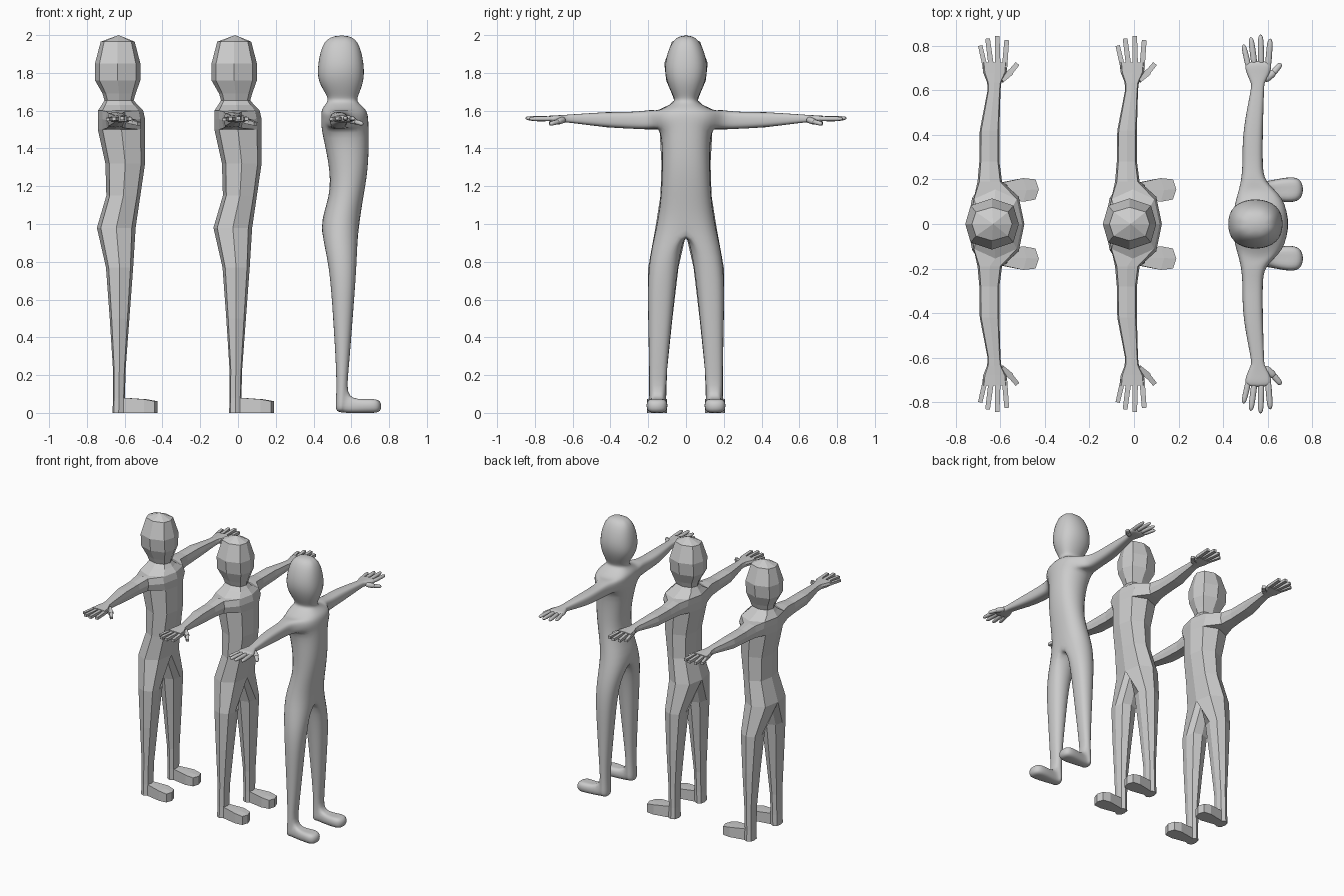
import bpy, bmesh, math
from mathutils import Vector

if "Cube" in bpy.data.objects:
    bpy.data.objects.remove(bpy.data.objects["Cube"])

SX = [1, .8, 0, -.8, -1, -.8, 0, .8]
SY = [0, .72, 1, .72, 0, -.72, -1, -.72]


def bridge(bm, a, b, closed=True, skip=()):
    n = len(a)
    for i in range(n if closed else n - 1):
        if i not in skip:
            j = (i + 1) % n
            bm.faces.new((a[i], a[j], b[j], b[i]))


def build_half(bm):
    V = lambda x, y, z: bm.verts.new((x, y, z))

    # head and torso half rings: z, front x, back x, half width
    body = [(1.965, .07, -.11, .075), (1.85, .10, -.14, .115), (1.76, .10, -.14, .105),
            (1.69, .075, -.10, .075), (1.655, .065, -.09, .062), (1.63, .085, -.105, .09),
            (1.60, .115, -.125, .155), (1.555, .125, -.125, .17), (1.50, .125, -.125, .14),
            (1.32, .125, -.085, .13), (1.15, .10, -.08, .135), (.98, .075, -.13, .162)]
    rings = [[V((f + b) / 2 + (f - b) / 2 * SX[i], w * SY[i], z) for i in range(5)]
             for z, f, b, w in body]
    for k in range(len(rings) - 1):
        bridge(bm, rings[k], rings[k + 1], False, (1, 2) if k in (6, 7) else ())
    apex = V(-.015, 0, 2.0)
    for i in range(4):
        bm.faces.new((apex, rings[0][i], rings[0][i + 1]))

    # leg from the hip ring and the crotch seam
    ring = rings[-1] + [V(-.075, 0, .955), V(-.02, 0, .945), V(.035, 0, .955)]
    legs = [(.77, .062, -.082, .04, .20), (.5, .042, -.062, .072, .2),
            (.23, .022, -.045, .10, .195), (.08, .018, -.045, .105, .195), (0, .018, -.047, .105, .198)]
    last = None
    for z, f, b, y0, y1 in legs:
        new = [V((f + b) / 2 + (f - b) / 2 * SX[i], (y0 + y1) / 2 + (y1 - y0) / 2 * SY[i], z)
               for i in range(8)]
        bridge(bm, ring, new, True, (0, 7) if z == 0 else ())
        last, ring = ring, new
    bm.faces.new(ring)

    # foot pulled forward from the open ankle front
    loop = [last[7], last[0], last[1], ring[1], ring[0], ring[7]]
    for x, y0, y1, z in ((.12, .10, .206, .072), (.175, .11, .2, .062)):
        m = (y0 + y1) / 2
        new = [V(x, y0, z), V(x + .015, m, z), V(x, y1, z), V(x, y1, 0), V(x + .015, m, 0), V(x, y0, 0)]
        bridge(bm, loop, new)
        loop = new
    bm.faces.new((loop[0], loop[1], loop[4], loop[5]))
    bm.faces.new((loop[1], loop[2], loop[3], loop[4]))

    # arm and palm from the shoulder opening: y, front x, back x, top z, bottom z
    t, m, u = rings[6:9]
    ring = [t[1], t[2], t[3], m[3], u[3], u[2], u[1], m[1]]
    bm.verts.remove(m[2])
    arms = [(.19, .025, -.085, 1.603, 1.50), (.28, .013, -.077, 1.593, 1.505),
            (.42, .013, -.075, 1.592, 1.512), (.60, .018, -.04, 1.58, 1.535),
            (.635, .022, -.042, 1.578, 1.537), (.68, .045, -.06, 1.575, 1.538),
            (.725, .05, -.065, 1.573, 1.542)]
    for y, f, b, zt, zb in arms:
        new = []
        for i in range(8):
            a = math.radians(45 * (i + 1))
            new.append(V((f + b) / 2 + (f - b) / 2 * max(-1, min(1, 1.2 * math.cos(a))), y,
                         (zt + zb) / 2 + (zt - zb) / 2 * max(-1, min(1, 1.2 * math.sin(a)))))
        bridge(bm, ring, new)
        ring = new
    bm.faces.new(ring)

    # fingers and thumb: base, tip, half width
    for base, tip, w in (((-.05, .70, 1.557), (-.073, .80, 1.553), .011),
                         ((-.024, .71, 1.557), (-.04, .832, 1.557), .012),
                         ((.006, .71, 1.558), (.003, .843, 1.56), .012),
                         ((.036, .70, 1.557), (.046, .825, 1.557), .012),
                         ((.02, .648, 1.553), (.065, .682, 1.54), .016),
                         ((.055, .672, 1.543), (.093, .718, 1.53), .012)):
        p, q = Vector(base), Vector(tip)
        d = (q - p).normalized()
        side = d.cross(Vector((0, 0, 1))).normalized()
        up = side.cross(d)
        loops = []
        for s in (0, .5, 1):
            c, r = p.lerp(q, s), w * (1 - .12 * s)
            loops.append([bm.verts.new(c + side * r * i + up * r * j * .9)
                          for i, j in ((1, 1), (-1, 1), (-1, -1), (1, -1))])
        bridge(bm, loops[0], loops[1])
        bridge(bm, loops[1], loops[2])
        bm.faces.new(loops[0])
        bm.faces.new(loops[2])


def figure(name, x, smooth=False):
    bm = bmesh.new()
    build_half(bm)
    # mirror across the centre plane
    dup = bmesh.ops.duplicate(bm, geom=bm.verts[:] + bm.edges[:] + bm.faces[:])["geom"]
    for v in dup:
        if isinstance(v, bmesh.types.BMVert):
            v.co.y *= -1
    seam = [v for v in bm.verts if abs(v.co.y) < 1e-5]
    bmesh.ops.remove_doubles(bm, verts=seam, dist=1e-4)
    bmesh.ops.recalc_face_normals(bm, faces=bm.faces[:])
    me = bpy.data.meshes.new(name)
    bm.to_mesh(me)
    bm.free()
    ob = bpy.data.objects.new(name, me)
    bpy.context.collection.objects.link(ob)
    ob.location.x = x
    if smooth:
        sub = ob.modifiers.new("Subdivision", "SUBSURF")
        sub.levels = sub.render_levels = 2
        # swell the cage to offset the subdivision shrinkage
        bpy.context.view_layer.update()
        ev = ob.evaluated_get(bpy.context.evaluated_depsgraph_get())
        limit = [v.co.copy() for v in ev.data.vertices[:len(me.vertices)]]
        for v, c in zip(me.vertices, limit):
            v.co += (v.co - c) * .8
            v.co.z = max(v.co.z, 0)
        me.shade_smooth()
    return ob


figure("faceted_figure_left", -.617)
figure("faceted_figure_middle", 0)
figure("smooth_figure", .565, True)
